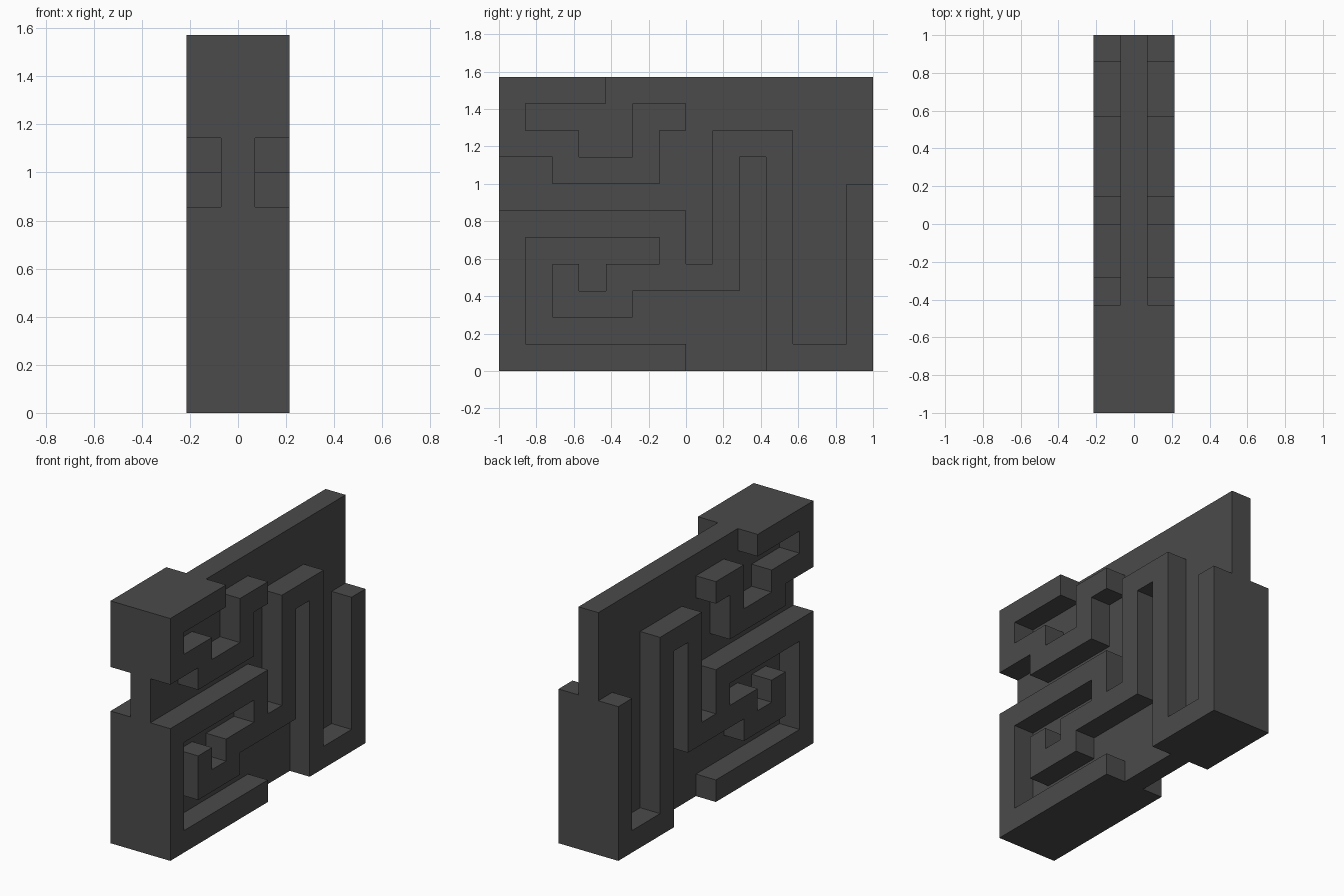
import bpy
import bmesh
from mathutils import Vector

if "Cube" in bpy.data.objects:
    bpy.data.objects.remove(bpy.data.objects["Cube"], do_unlink=True)

U = 1 / 7            # one maze cell; the block is 14 x 11 x 3 cells
INNER, OUTER = U / 2, U * 1.5

# Single flat colour
grey = bpy.data.materials.new("dark grey")
colour = (0.07, 0.07, 0.07, 1)
grey.use_nodes = True
grey.diffuse_color = colour
bsdf = next(n for n in grey.node_tree.nodes if n.type == 'BSDF_PRINCIPLED')
bsdf.inputs["Base Color"].default_value = colour


def extruded(name, outline, x0, x1, mirrored=False):
    """Extrude an outline of (y, z) cell corners along x from x0 to x1."""
    bm = bmesh.new()
    face = bm.faces.new([bm.verts.new((x0, (y - 7) * U, z * U)) for y, z in outline])
    result = bmesh.ops.extrude_face_region(bm, geom=[face], use_keep_orig=True)
    moved = [v for v in result["geom"] if isinstance(v, bmesh.types.BMVert)]
    bmesh.ops.translate(bm, verts=moved, vec=Vector((x1 - x0, 0, 0)))
    bmesh.ops.recalc_face_normals(bm, faces=bm.faces)
    mesh = bpy.data.meshes.new(name)
    bm.to_mesh(mesh)
    bm.free()
    mesh.materials.append(grey)
    obj = bpy.data.objects.new(name, mesh)
    bpy.context.collection.objects.link(obj)
    if mirrored:
        mod = obj.modifiers.new("both_sides", 'MIRROR')
        mod.use_axis = (True, False, False)
        mod.use_mirror_merge = False
    return obj


# Central slab
extruded("core_panel", [(0, 0), (14, 0), (14, 11), (0, 11)], -INNER, INNER)

# Upper raised maze wall, hooked around the top front corner
upper = [(0, 11), (0, 8), (2, 8), (2, 7), (6, 7), (6, 9), (7, 9), (7, 10),
         (5, 10), (5, 8), (3, 8), (3, 9), (1, 9), (1, 10), (4, 10), (4, 11)]
extruded("upper_maze_wall", upper, INNER, OUTER, True)

# Lower raised maze wall: front spiral, tall loop and back column
lower = [(0, 0), (7, 0), (7, 1), (1, 1), (1, 5), (6, 5), (6, 4), (4, 4),
         (4, 3), (3, 3), (3, 4), (2, 4), (2, 2), (5, 2), (5, 3), (9, 3),
         (9, 8), (10, 8), (10, 0), (14, 0), (14, 7), (13, 7), (13, 1),
         (11, 1), (11, 9), (8, 9), (8, 4), (7, 4), (7, 6), (0, 6)]
extruded("lower_maze_wall", lower, INNER, OUTER, True)
